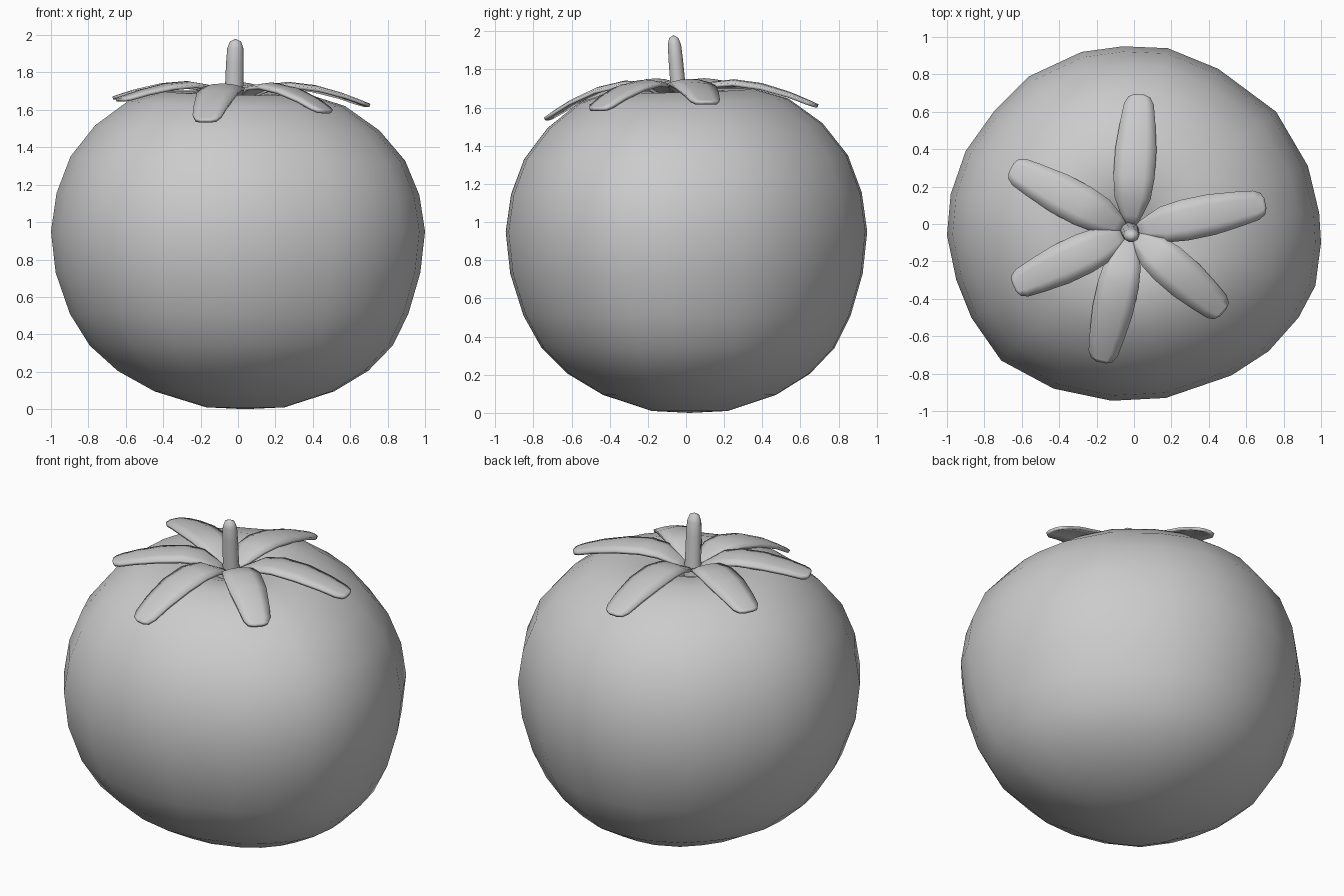
import bpy, bmesh, math
from mathutils import Vector

if "Cube" in bpy.data.objects:
    bpy.data.objects.remove(bpy.data.objects["Cube"])


def make_object(name, bm, angle=60):
    bmesh.ops.recalc_face_normals(bm, faces=bm.faces)
    mesh = bpy.data.meshes.new(name)
    bm.to_mesh(mesh)
    bm.free()
    ob = bpy.data.objects.new(name, mesh)
    bpy.context.collection.objects.link(ob)
    bpy.ops.object.select_all(action='DESELECT')
    ob.select_set(True)
    bpy.context.view_layer.objects.active = ob
    bpy.ops.object.shade_smooth_by_angle(angle=math.radians(angle))
    return ob


def skin(bm, rings, bottom, top):
    """Join closed rings of points and cap both ends with a fan."""
    loops = [[bm.verts.new(p) for p in ring] for ring in rings]
    n = len(loops[0])
    for a, b in zip(loops, loops[1:]):
        for i in range(n):
            j = (i + 1) % n
            bm.faces.new((a[i], a[j], b[j], b[i]))
    for loop, tip in ((loops[0], bottom), (loops[-1], top)):
        v = bm.verts.new(tip)
        for i in range(n):
            bm.faces.new((loop[i], loop[(i + 1) % n], v))


# Fruit: slightly uneven plan outline scaled along a vertical profile
outline = [(.99, .06), (.93, .31), (.76, .60), (.45, .83), (.18, .94), (-.06, .95),
           (-.28, .92), (-.56, .79), (-.75, .60), (-.90, .39), (-.98, .16), (-1, -.06),
           (-.95, -.30), (-.87, -.50), (-.71, -.73), (-.43, -.88), (-.12, -.945),
           (.17, -.93), (.52, -.81), (.72, -.68), (.88, -.50), (.97, -.33), (1, -.10)]
profile = [(.21, .01), (.48, .095), (.67, .205), (.81, .34), (.905, .51), (.975, .73),
           (1, .95), (.97, 1.15), (.895, 1.34), (.76, 1.505), (.58, 1.635),
           (.40, 1.69), (.24, 1.685), (.12, 1.64), (.05, 1.60)]
rings = []
for s, z in profile:
    t = max(0, z - 1.0) / .7
    low = max(0, 1 - z / .6)
    ring = []
    for x, y in outline:
        px, py = x * s + .04 * low - .02 * t * (1 - s), y * s + .02 * low - .04 * t * (1 - s)
        ring.append((px, py, z - .025 * t * (px - py)))
    rings.append(ring)
bm = bmesh.new()
skin(bm, rings, (.04, .02, 0), (-.02, -.04, 1.59))
make_object("fruit", bm)

# Stem: tapered oval rod with a rounded end
bm = bmesh.new()
rings = []
for z, r in ((1.58, .055), (1.70, .049), (1.85, .047), (1.93, .043), (1.965, .03)):
    t = (z - 1.58) / .4
    cx, cy = -.025 + .012 * t, -.03 - .035 * t
    rings.append([(cx + r * math.cos(k * math.tau / 10),
                   cy + .85 * r * math.sin(k * math.tau / 10), z) for k in range(10)])
skin(bm, rings, (-.025, -.03, 1.58), (-.013, -.065, 1.98))
make_object("stem", bm)

# Sepals: arched strips with (distance, half width, height above tip line)
centre = Vector((-.02, -.04))
stations = [(.03, .025, 1.64), (.12, .055, 1.675), (.25, .095, 1.728), (.40, .108, 1.742),
            (.60, .108, 1.725), (.80, .092, 1.685), (.93, .078, 1.65), (.98, .058, 1.635),
            (1, .025, 1.63)]
tips = [(.03, .69, 1.61), (.70, .11, 1.625), (.475, -.47, 1.59),
        (-.175, -.735, 1.54), (-.64, -.335, 1.655), (-.655, .30, 1.665)]
for k, (tx, ty, tz) in enumerate(tips):
    axis = Vector((tx, ty)) - centre
    side = Vector((-axis.y, axis.x)).normalized()
    bm = bmesh.new()
    rows = []
    for d, w, z in stations:
        row = []
        for u in (-1, -.5, 0, .5, 1):
            p = centre + axis * d + side * (w * u)
            h = z + (tz - 1.63) * d ** 2.5 - 1.6 * (w * u) ** 2
            row.append(bm.verts.new((p.x, p.y, h)))
        rows.append(row)
    for a, b in zip(rows, rows[1:]):
        for i in range(4):
            bm.faces.new((a[i], b[i], b[i + 1], a[i + 1]))
    ob = make_object(f"sepal_{k + 1}", bm)
    mod = ob.modifiers.new("thickness", 'SOLIDIFY')
    mod.thickness = .018
    mod.offset = 0
